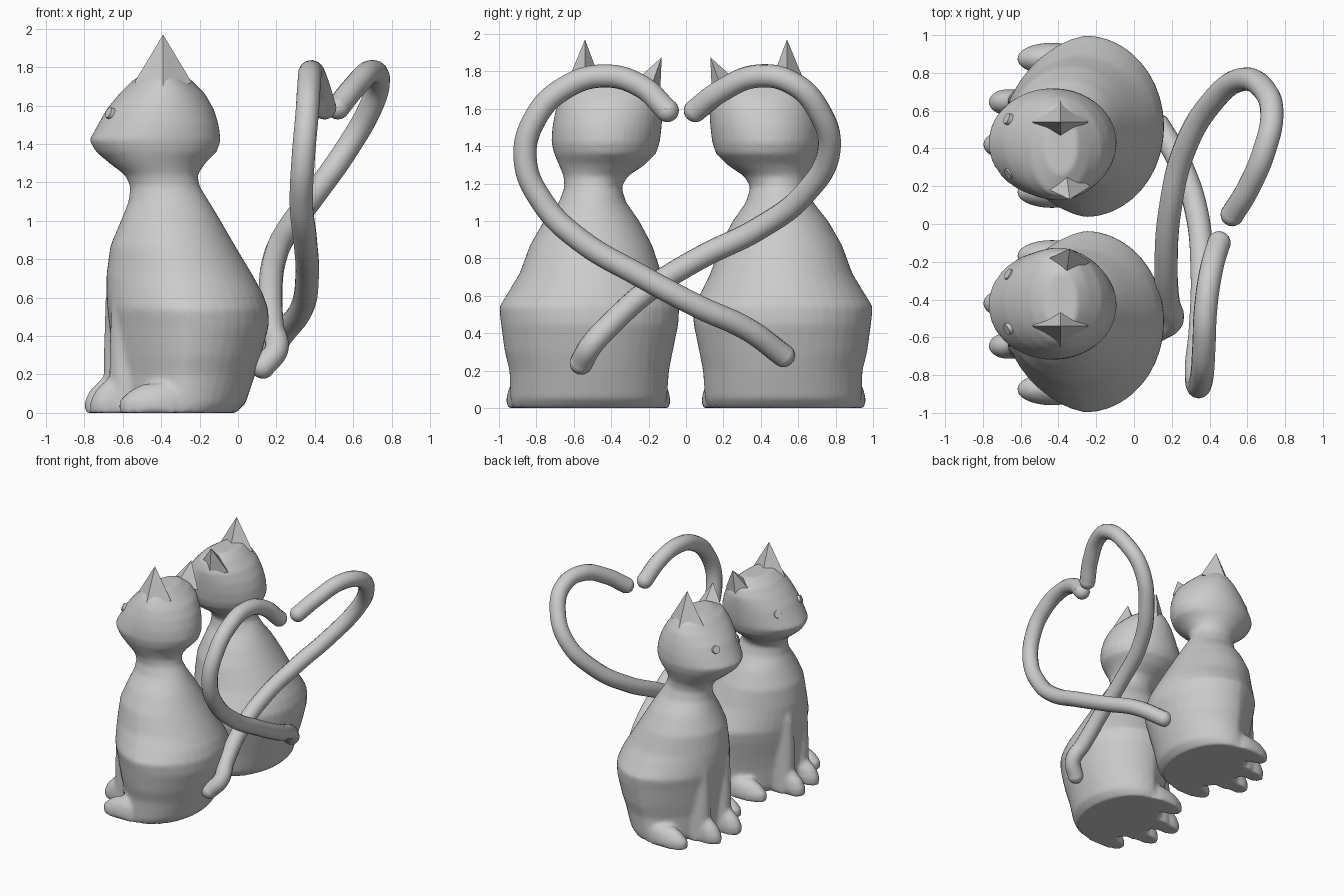
import bpy, bmesh
from math import sin, cos, tau
from mathutils import Vector

cube = bpy.data.objects.get("Cube")
if cube:
    bpy.data.objects.remove(cube, do_unlink=True)

grey = bpy.data.materials.new("plain grey")
grey.use_nodes = True
tone = (0.6, 0.6, 0.6, 1)
grey.diffuse_color = tone
grey.node_tree.nodes["Principled BSDF"].inputs["Base Color"].default_value = tone


def loft(bm, rows, taper=0.0, segments=40):
    """Stack oval rings given as (z, front x, back x, inner y, outer y) into a closed solid."""
    rings = []
    for z, front, back, inner, outer in rows:
        cx, cy = (front + back) / 2, (inner + outer) / 2
        rx, ry = (back - front) / 2, (outer - inner) / 2
        ring = []
        for i in range(segments):
            c, s = cos(tau * i / segments), sin(tau * i / segments)
            narrow = 1 - taper * max(0, -c) * max(0, 1 - z)
            ring.append(bm.verts.new((cx + rx * c, cy + ry * s * narrow, z)))
        rings.append(ring)
    for low, high in zip(rings, rings[1:]):
        for i in range(segments):
            j = (i + 1) % segments
            bm.faces.new((low[i], low[j], high[j], high[i]))
    bm.faces.new(rings[0][::-1])
    bm.faces.new(rings[-1])


def finish(bm, name, side):
    """Turn the mesh into an object, mirrored across y for the second animal."""
    for v in bm.verts:
        v.co.y *= side
    bmesh.ops.recalc_face_normals(bm, faces=bm.faces)
    mesh = bpy.data.meshes.new(name)
    bm.to_mesh(mesh)
    bm.free()
    mesh.materials.append(grey)
    obj = bpy.data.objects.new(name, mesh)
    bpy.context.collection.objects.link(obj)
    return obj


TORSO = [
    (0, -.6, -.01, .12, .93), (.05, -.63, .04, .1, .94), (.2, -.64, .09, .09, .945),
    (.3, -.65, .12, .07, .97), (.45, -.67, .16, .04, .99), (.54, -.68, .158, .035, 1),
    (.62, -.685, .13, .08, .95), (.72, -.685, .075, .13, .89), (.87, -.665, -.015, .18, .835),
    (1, -.61, -.09, .25, .76), (1.1, -.57, -.15, .32, .68), (1.18, -.56, -.2, .345, .65),
]
HEAD = [
    (1.24, -.59, -.21, .31, .655), (1.3, -.67, -.17, .22, .68), (1.36, -.74, -.11, .16, .705),
    (1.42, -.775, -.09, .14, .72), (1.5, -.73, -.1, .13, .715), (1.58, -.685, -.125, .125, .7),
    (1.66, -.62, -.17, .125, .675), (1.73, -.55, -.24, .15, .635), (1.78, -.47, -.3, .26, .58),
]


def add_body(side):
    bm = bmesh.new()
    loft(bm, TORSO + HEAD, taper=0.35)
    # Front legs and paws
    for x, y in ((-.7, .42), (-.67, .645)):
        loft(bm, [(0, x, x + .2, y - .08, y + .08), (.3, x, x + .2, y - .075, y + .075),
                  (.6, x + .01, x + .2, y - .07, y + .07), (.75, x + .05, x + .2, y - .04, y + .04)])
        loft(bm, [(0, x - .1, x + .1, y - .065, y + .065), (.06, x - .1, x + .1, y - .07, y + .07),
                  (.12, x - .07, x + .1, y - .06, y + .06), (.17, x - .02, x + .1, y - .04, y + .04)])
    # Hind paws
    for y in (.17, .875):
        loft(bm, [(0, -.62, -.25, y - .085, y + .085), (.06, -.62, -.25, y - .085, y + .085),
                  (.11, -.57, -.25, y - .07, y + .07), (.15, -.5, -.25, y - .04, y + .04)])
    obj = finish(bm, "body", side)
    remesh = obj.modifiers.new("blend parts", 'REMESH')
    remesh.mode = 'VOXEL'
    remesh.voxel_size = 0.016
    remesh.use_smooth_shade = True
    smooth = obj.modifiers.new("soften", 'SMOOTH')
    smooth.factor = 0.5
    smooth.iterations = 5


def add_ear(name, side, tip, x, half, ys, zs):
    """Four-sided spike: front and back corners on the middle y, then inner and outer corners."""
    bm = bmesh.new()
    inner, mid, outer = ys
    z_in, z_mid, z_out = zs
    base = [bm.verts.new(p) for p in ((x - half, mid, z_mid), (x, inner, z_in),
                                      (x + half, mid, z_mid), (x, outer, z_out))]
    top = bm.verts.new(tip)
    for i in range(4):
        bm.faces.new((base[i], base[(i + 1) % 4], top))
    bm.faces.new(base)
    finish(bm, name, side)


def add_eye(name, side, centre, direction):
    bm = bmesh.new()
    turn = Vector(direction).to_track_quat('Z', 'Y').to_matrix().to_4x4()
    turn.translation = centre
    bmesh.ops.create_cone(bm, cap_ends=True, segments=20, radius1=.034, radius2=.03,
                          depth=.05, matrix=turn)
    obj = finish(bm, name, side)
    obj.data.shade_smooth()
    obj.data.set_sharp_from_angle(angle=0.6)


def add_tail(name, points):
    curve = bpy.data.curves.new(name, 'CURVE')
    curve.dimensions = '3D'
    curve.resolution_u = 8
    spline = curve.splines.new('BEZIER')
    spline.bezier_points.add(len(points) - 1)
    for knot, p in zip(spline.bezier_points, points):
        knot.co = p
        knot.handle_left_type = knot.handle_right_type = 'AUTO'
    curve.bevel_depth = 0.062
    curve.bevel_resolution = 5
    curve.use_fill_caps = True
    curve.materials.append(grey)
    bpy.context.collection.objects.link(bpy.data.objects.new(name, curve))
    # Rounded ends
    for end in (points[0], points[-1]):
        bm = bmesh.new()
        bmesh.ops.create_uvsphere(bm, u_segments=20, v_segments=12, radius=0.062)
        bmesh.ops.translate(bm, verts=bm.verts, vec=end)
        finish(bm, name + "_end", 1).data.shade_smooth()


for side in (1, -1):
    add_body(side)
    add_ear("outer_ear", side, (-.39, .54, 1.97), -.39, .15, (.45, .54, .66), (1.73, 1.72, 1.68))
    add_ear("inner_ear", side, (-.34, .13, 1.875), -.36, .13, (.14, .2, .28), (1.64, 1.68, 1.74))
    add_eye("outer_eye", side, (-.655, .55, 1.555), (-.8, .4, .4))
    add_eye("inner_eye", side, (-.65, .275, 1.535), (-.8, -.5, .4))

# Tails cross over and bend into a heart
add_tail("left_loop_tail", [
    (.13, .52, .28), (.24, .33, .42), (.33, .07, .54), (.36, -.25, .71), (.35, -.57, .9),
    (.33, -.76, 1.09), (.34, -.86, 1.33), (.36, -.8, 1.56), (.37, -.65, 1.71),
    (.38, -.44, 1.775), (.41, -.24, 1.72), (.45, -.1, 1.59)])
add_tail("right_loop_tail", [
    (.13, -.56, .24), (.2, -.51, .33), (.18, -.41, .44), (.17, -.2, .63), (.19, .07, .8),
    (.265, .39, .96), (.4, .63, 1.14), (.57, .765, 1.38), (.69, .71, 1.59),
    (.73, .58, 1.73), (.69, .39, 1.775), (.6, .18, 1.69), (.52, .05, 1.59)])
